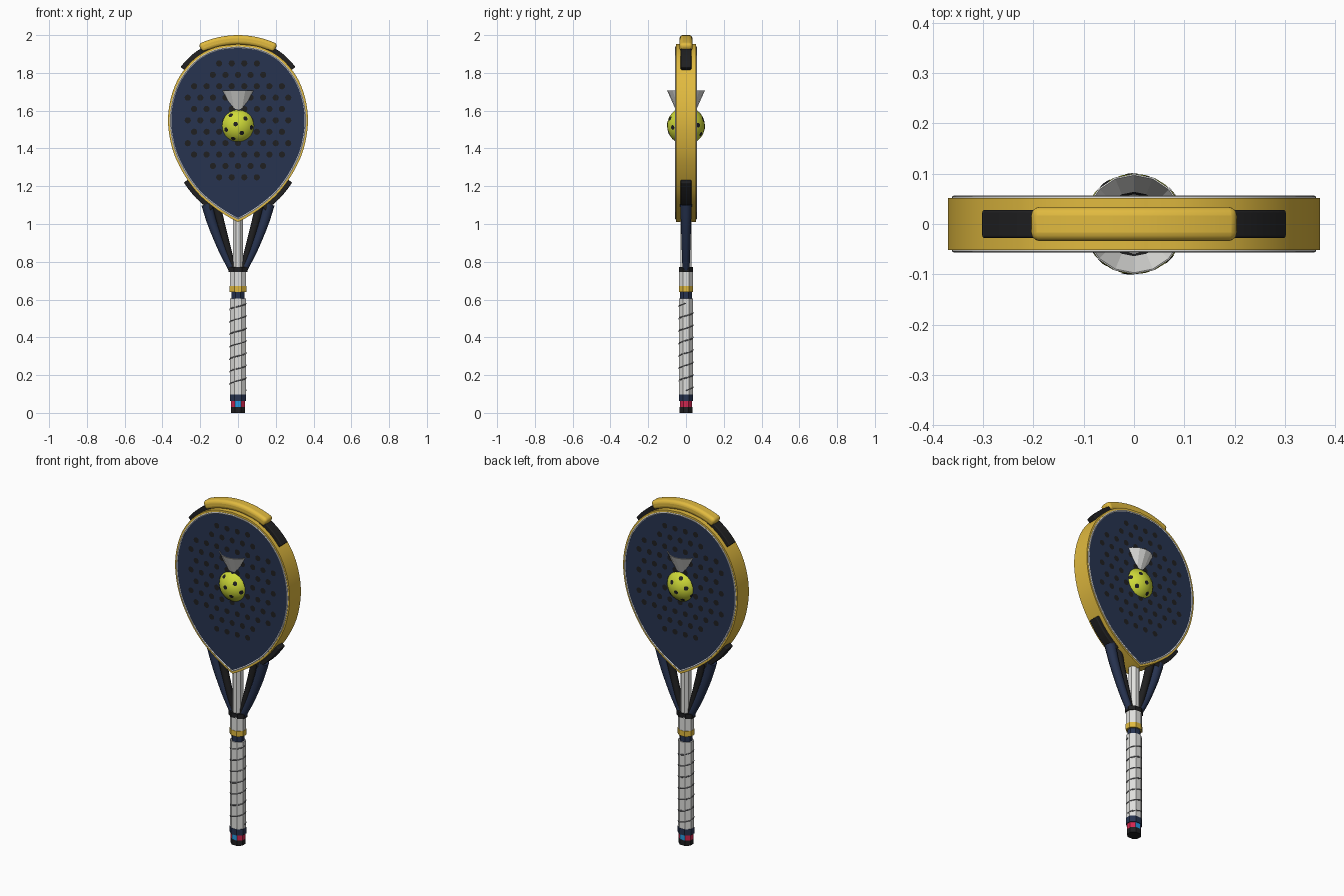
import bpy, bmesh, math
from mathutils import Vector

if "Cube" in bpy.data.objects:
    bpy.data.objects.remove(bpy.data.objects["Cube"])


def material(name, rgb):
    m = bpy.data.materials.new(name)
    m.use_nodes = True
    m.diffuse_color = (*rgb, 1)
    m.node_tree.nodes["Principled BSDF"].inputs["Base Color"].default_value = (*rgb, 1)
    return m


GOLD = material("gold", (0.75, 0.49, 0.05))
NAVY = material("navy", (0.02, 0.033, 0.08))
BLACK = material("black", (0.014, 0.014, 0.015))
WHITE = material("white", (0.74, 0.74, 0.72))
LIME = material("lime", (0.62, 0.7, 0.04))
BLUE = material("blue", (0.02, 0.32, 0.75))
RED = material("red", (0.65, 0.02, 0.08))
GREY = material("grey", (0.16, 0.16, 0.17))


def finish(name, bm, *mats):
    bmesh.ops.recalc_face_normals(bm, faces=bm.faces)
    mesh = bpy.data.meshes.new(name)
    bm.to_mesh(mesh)
    bm.free()
    for m in mats:
        mesh.materials.append(m)
    ob = bpy.data.objects.new(name, mesh)
    bpy.context.collection.objects.link(ob)
    return ob


def activate(ob):
    bpy.ops.object.select_all(action="DESELECT")
    ob.select_set(True)
    bpy.context.view_layer.objects.active = ob


def smooth(ob, angle=40):
    activate(ob)
    bpy.ops.object.shade_smooth_by_angle(angle=math.radians(angle))


def spline(points, steps=6):
    """Smooth path through the given points."""
    p = [Vector(q) for q in points]
    p = [2 * p[0] - p[1]] + p + [2 * p[-1] - p[-2]]
    out = []
    for a, b, c, d in zip(p, p[1:], p[2:], p[3:]):
        for i in range(steps):
            t = i / steps
            out.append(0.5 * (2 * b + (c - a) * t + (2 * a - 5 * b + 4 * c - d) * t * t
                              + (3 * b - a - 3 * c + d) * t ** 3))
    return out + [p[-2]]


def prism(name, outline, y0, y1, mat):
    """Solid slab with an x-z outline."""
    bm = bmesh.new()
    face = bm.faces.new([bm.verts.new((x, y0, z)) for x, z in outline])
    ext = bmesh.ops.extrude_face_region(bm, geom=[face])
    moved = [v for v in ext["geom"] if isinstance(v, bmesh.types.BMVert)]
    bmesh.ops.translate(bm, verts=moved, vec=(0, y1 - y0, 0))
    ob = finish(name, bm, mat)
    smooth(ob)
    return ob


def band(name, path, thick, depth, mat, rounding):
    """Bar with a rounded box section that follows an x-z path."""
    normals = []
    for i in range(len(path)):
        t = (path[min(i + 1, len(path) - 1)] - path[max(i - 1, 0)]).normalized()
        normals.append(Vector((t.y, -t.x)) * thick / 2)
    outline = [p + n for p, n in zip(path, normals)]
    outline += [p - n for p, n in reversed(list(zip(path, normals)))]
    ob = prism(name, outline, -depth, depth, mat)
    bev = ob.modifiers.new("rounded edges", "BEVEL")
    bev.width, bev.segments = rounding, 4
    bev.limit_method, bev.angle_limit = "ANGLE", math.radians(50)
    return ob


def tube(name, points, radius, mat, cyclic=False, taper=None, res=3):
    cu = bpy.data.curves.new(name, "CURVE")
    cu.dimensions, cu.bevel_depth, cu.bevel_resolution = "3D", radius, res
    cu.use_fill_caps = True
    s = cu.splines.new("POLY")
    s.points.add(len(points) - 1)
    for i, (pt, co) in enumerate(zip(s.points, points)):
        pt.co = (*co, 1)
        pt.radius = 1 + (taper - 1) * i / (len(points) - 1) if taper else 1
    s.use_cyclic_u = cyclic
    cu.materials.append(mat)
    ob = bpy.data.objects.new(name, cu)
    bpy.context.collection.objects.link(ob)
    activate(ob)
    bpy.ops.object.convert(target="MESH")
    smooth(bpy.context.object, 50)


def ring(name, z0, z1, rx, ry, *mats):
    """Eight-sided handle section with flat front."""
    bm = bmesh.new()
    bmesh.ops.create_cone(bm, cap_ends=True, segments=8, radius1=1, radius2=1, depth=1)
    for v in bm.verts:
        a = math.atan2(v.co.y, v.co.x)
        a = (math.floor(a / (math.pi / 4) + 0.01) + 0.5) * math.pi / 4
        k = 1 / math.cos(math.pi / 8)
        v.co = (rx * k * math.cos(a), ry * k * math.sin(a), z0 if v.co.z < 0 else z1)
    if len(mats) > 1:
        bm.normal_update()
        for f in bm.faces:
            f.material_index = int(abs(f.normal.x) > 0.5)
    return finish(name, bm, *mats)


# Head: gold rim, navy faces, white trim
half = spline([(0, 1.01), (0.05, 1.037), (0.13, 1.09), (0.215, 1.165), (0.29, 1.27),
               (0.345, 1.39), (0.37, 1.53), (0.357, 1.66), (0.31, 1.78),
               (0.225, 1.88), (0.12, 1.936), (0, 1.953)])
outline = half + [Vector((-p.x, p.y)) for p in half[-2:0:-1]]
prism("head_rim", outline, -0.052, 0.052, GOLD)
middle = Vector((0, 1.5))
inner = [middle + (p - middle) * 0.965 for p in outline]
for side, s in (("front", -1), ("back", 1)):
    prism(side + "_face", inner, s * 0.047, s * 0.0535, NAVY)
    tube(side + "_trim", [(p.x, s * 0.052, p.y) for p in inner], 0.005, WHITE, cyclic=True, res=1)

    # Staggered drill holes
    bm = bmesh.new()
    for row, count in enumerate((4, 5, 8, 9, 8, 9, 8, 9, 8, 5, 4)):
        for i in range(count):
            made = bmesh.ops.create_circle(bm, cap_ends=True, segments=12, radius=0.0165)
            x, z = (i - (count - 1) / 2) * 0.0665, 1.85 - row * 0.0603
            for v in made["verts"]:
                v.co = (x + v.co.x, s * 0.0542, z + v.co.y)
    finish(side + "_holes", bm, BLACK)

# Top bumper and rim straps
arc = [Vector((0.2 * i / 12, 1.975 - 0.045 * (i / 12) ** 2)) for i in range(-12, 13)]
band("top_bumper", arc, 0.05, 0.034, GOLD, 0.02)
for side, s in (("left", 1), ("right", -1)):
    for name, lo, hi in (("upper", 1.81, 1.925), ("lower", 1.085, 1.235)):
        path = []
        for a, b in zip(half, half[1:]):
            if lo < a.y < hi:
                t = (b - a).normalized()
                p = a + Vector((t.y, -t.x)) * 0.009
                path.append(Vector((s * p.x, p.y)))
        band(f"{side}_{name}_strap", path, 0.03, 0.028, BLACK, 0.005)

    # Throat arms: navy outer, black inner
    outer = spline([(s * 0.165, 0, 1.105), (s * 0.135, 0, 1.0), (s * 0.085, 0, 0.87), (s * 0.033, 0, 0.76)])
    tube(side + "_outer_arm", outer, 0.031, NAVY, taper=0.6)
    fork = spline([(s * 0.115, 0, 1.1), (s * 0.09, 0, 1.0), (s * 0.055, 0, 0.87), (s * 0.025, 0, 0.76)])
    tube(side + "_inner_arm", fork, 0.024, BLACK, taper=0.7)

# Shaft, grip and collars
ring("throat_shaft", 0.75, 1.04, 0.026, 0.03, WHITE)
ring("throat_collar", 0.745, 0.772, 0.05, 0.036, BLACK)
ring("upper_handle", 0.67, 0.75, 0.042, 0.036, WHITE)
ring("gold_band", 0.64, 0.672, 0.044, 0.038, GOLD)
ring("navy_band", 0.6, 0.64, 0.034, 0.031, NAVY)
ring("grip", 0.095, 0.605, 0.042, 0.036, WHITE)
ring("lower_navy_band", 0.062, 0.098, 0.043, 0.037, NAVY)
ring("coloured_band", 0.03, 0.062, 0.038, 0.033, BLUE, RED)
ring("butt_cap", 0, 0.031, 0.038, 0.034, BLACK)
turns, steps = 7, 16
wrap = []
for i in range(turns * steps + 1):
    a = 2 * math.pi * i / steps
    wrap.append((0.043 * math.cos(a), 0.037 * math.sin(a), 0.12 + 0.46 * i / (turns * steps)))
tube("grip_wrap", wrap, 0.0035, GREY, res=1)

# Perforated ball set through the head
centre = Vector((0, 0, 1.52))
bm = bmesh.new()
bmesh.ops.create_uvsphere(bm, u_segments=28, v_segments=18, radius=0.1)
bmesh.ops.translate(bm, verts=bm.verts, vec=centre)
smooth(finish("ball", bm, LIME))
bm = bmesh.new()
total = 34
for i in range(total):
    z = 1 - 2 * (i + 0.5) / total
    a = i * math.pi * (3 - math.sqrt(5))
    d = Vector((math.cos(a) * math.sqrt(1 - z * z), math.sin(a) * math.sqrt(1 - z * z), z))
    made = bmesh.ops.create_circle(bm, cap_ends=True, segments=10, radius=0.0125)
    turn = d.to_track_quat("Z", "Y")
    for v in made["verts"]:
        v.co = centre + turn @ v.co + d * 0.1003
finish("ball_holes", bm, BLACK)

# Open feather skirt above the ball
bm = bmesh.new()
bmesh.ops.create_cone(bm, cap_ends=False, segments=16, radius1=0.05, radius2=0.097, depth=0.105)
bmesh.ops.translate(bm, verts=bm.verts, vec=(0, 0, 1.655))
skirt = finish("feather_skirt", bm, WHITE)
skirt.modifiers.new("thickness", "SOLIDIFY").thickness = 0.003
bm = bmesh.new()
bmesh.ops.create_cone(bm, cap_ends=False, segments=16, radius1=0.059, radius2=0.064, depth=0.01)
bmesh.ops.translate(bm, verts=bm.verts, vec=(0, 0, 1.63))
finish("skirt_ring", bm, BLACK)
